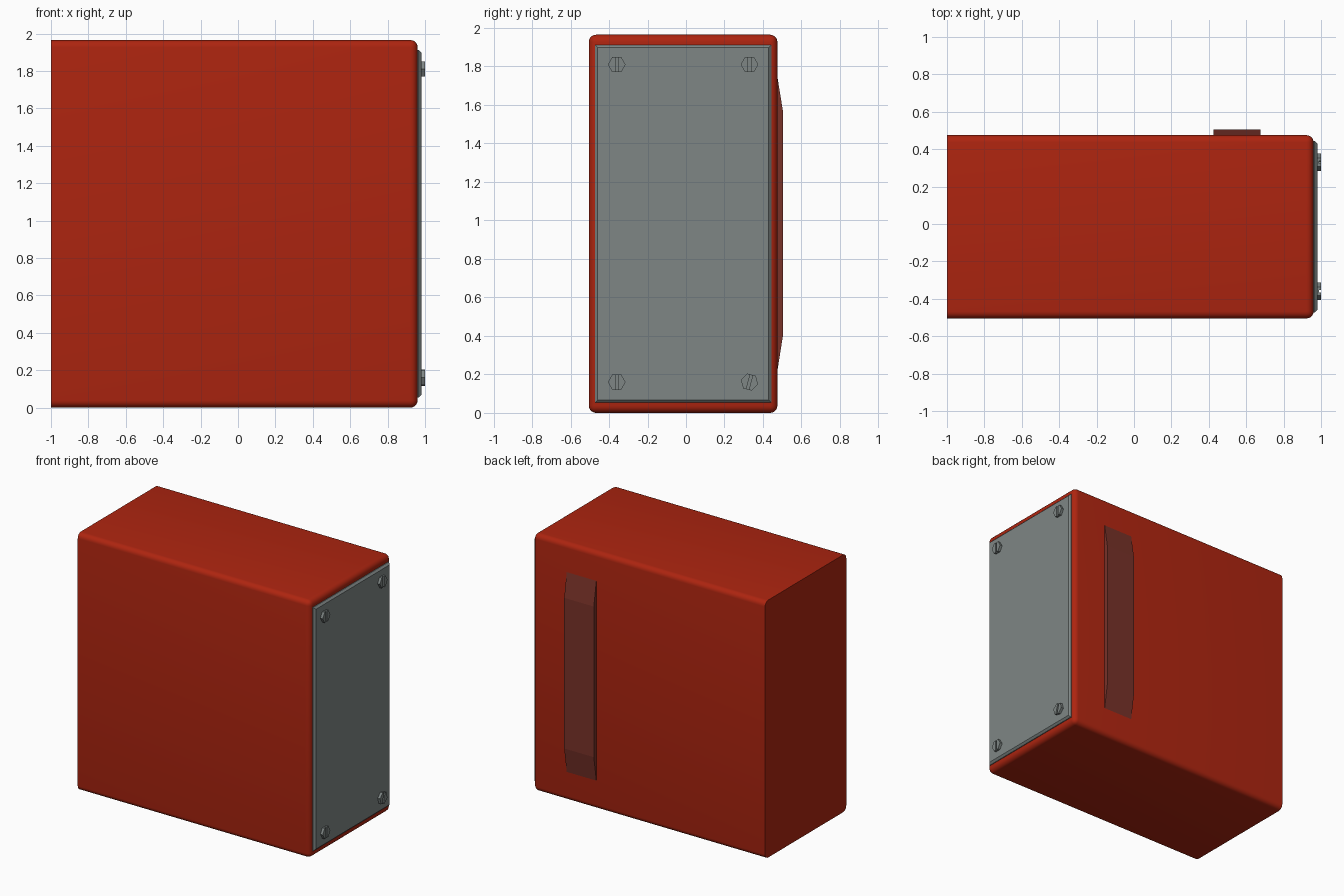
import bpy, bmesh, math
from mathutils import Matrix, Vector

if "Cube" in bpy.data.objects:
    bpy.data.objects.remove(bpy.data.objects["Cube"])


def material(name, rgb):
    m = bpy.data.materials.new(name)
    m.diffuse_color = (*rgb, 1)
    m.use_nodes = True
    m.node_tree.nodes["Principled BSDF"].inputs["Base Color"].default_value = m.diffuse_color
    return m


RED = material("red_paint", (0.42, 0.018, 0.005))
GREY = material("grey_metal", (0.21, 0.24, 0.235))
BROWN = material("dark_strap", (0.19, 0.032, 0.022))


def finish(name, bm, mat):
    bmesh.ops.recalc_face_normals(bm, faces=bm.faces)
    me = bpy.data.meshes.new(name)
    bm.to_mesh(me)
    bm.free()
    ob = bpy.data.objects.new(name, me)
    bpy.context.collection.objects.link(ob)
    me.materials.append(mat)
    return ob


def box(lo, hi):
    bm = bmesh.new()
    bmesh.ops.create_cube(bm, size=1)
    lo, hi = Vector(lo), Vector(hi)
    for v in bm.verts:
        v.co = Vector([(lo[i] + hi[i]) / 2 + v.co[i] * (hi[i] - lo[i]) for i in range(3)])
    return bm


def prism(bm, points, offset):
    """Extrude a closed polygon along offset."""
    face = bm.faces.new([bm.verts.new(p) for p in points])
    ext = bmesh.ops.extrude_face_region(bm, geom=[face], use_keep_orig=True)["geom"]
    bmesh.ops.translate(bm, vec=offset, verts=[g for g in ext if isinstance(g, bmesh.types.BMVert)])


# Body: every edge rounded except those around the flat left end
bm = box((-1, -0.505, 0), (0.96, 0.475, 1.965))
edges = [e for e in bm.edges if max(v.co.x for v in e.verts) > 0]
bmesh.ops.bevel(bm, geom=edges, offset=0.038, segments=5, profile=0.5, affect='EDGES')
body = finish("body", bm, RED)
bpy.context.view_layer.objects.active = body
body.select_set(True)
bpy.ops.object.shade_smooth_by_angle(angle=math.radians(35))

# End plate with chamfered outer rim
bm = box((0.94, -0.473, 0.053), (0.98, 0.443, 1.912))
edges = [e for e in bm.edges if min(v.co.x for v in e.verts) > 0.97]
bmesh.ops.bevel(bm, geom=edges, offset=0.014, segments=1, affect='EDGES')
finish("end_plate", bm, GREY)

# Strap on the back, sloping into the body at both ends
bm = bmesh.new()
profile = [(0.46, 0.22), (0.475, 0.22), (0.505, 0.41), (0.505, 1.56), (0.475, 1.745), (0.46, 1.745)]
prism(bm, [(0.425, y, z) for y, z in profile], (0.25, 0, 0))
finish("back_strap", bm, BROWN)


# Slotted hex screws: a hex base topped by two halves with a gap between
def screw(name, y, z, turn):
    r, s = 0.046, 0.007
    h = r * math.sqrt(3) / 2
    bm = bmesh.new()
    hexagon = [(0, r * math.cos(i * math.pi / 3), r * math.sin(i * math.pi / 3)) for i in range(6)]
    prism(bm, hexagon, (0.018, 0, 0))
    for k in (-1, 1):
        half = [(0.018, k * a, b) for a, b in ((s, -h), (r / 2, -h), (r, 0), (r / 2, h), (s, h))]
        prism(bm, half, (0.012, 0, 0))
    bm.transform(Matrix.Translation((0.97, y, z)) @ Matrix.Rotation(math.radians(turn), 4, 'X'))
    finish(name, bm, GREY)


for n, (y, z, turn) in enumerate([(-0.36, 0.16, 0), (0.33, 0.16, -15), (-0.36, 1.81, 0), (0.33, 1.81, 0)]):
    screw(f"screw_{n + 1}", y, z, turn)
